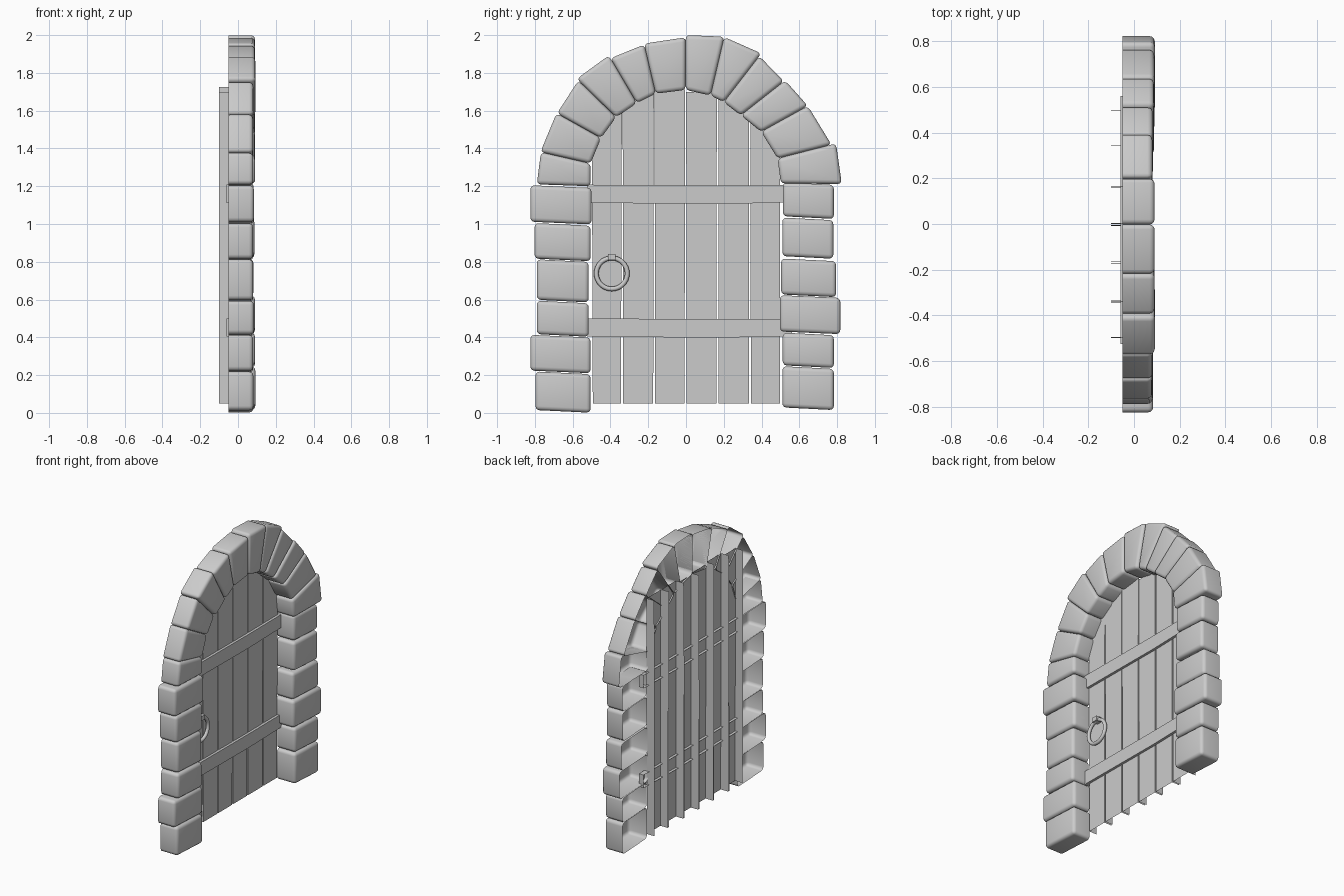
import bpy, bmesh, math, random

if "Cube" in bpy.data.objects:
    bpy.data.objects.remove(bpy.data.objects["Cube"])
random.seed(4)

BACK = -0.05  # plane of the open stone backs


def finish(bm, name, smooth=None):
    me = bpy.data.meshes.new(name)
    bm.to_mesh(me)
    bm.free()
    ob = bpy.data.objects.new(name, me)
    bpy.context.collection.objects.link(ob)
    if smooth:
        bpy.ops.object.select_all(action='DESELECT')
        ob.select_set(True)
        bpy.context.view_layer.objects.active = ob
        bpy.ops.object.shade_smooth_by_angle(angle=math.radians(smooth))
    return ob


def open_prism(bm, outline, back, front):
    """Extrude a (y, z) outline along x: front face and side walls, no back."""
    b = [bm.verts.new((back, y, z)) for y, z in outline]
    f = [bm.verts.new((front, y, z)) for y, z in outline]
    n = len(outline)
    sides = [bm.faces.new((b[i], b[(i + 1) % n], f[(i + 1) % n], f[i])) for i in range(n)]
    return sides, bm.faces.new(f)


def stone(name, corners, front):
    """Rounded block, hollow at the back."""
    bm = bmesh.new()
    open_prism(bm, corners, BACK, front)
    bmesh.ops.recalc_face_normals(bm, faces=bm.faces)
    if sum(f.normal.x for f in bm.faces) < 0:
        bmesh.ops.reverse_faces(bm, faces=bm.faces)
    edges = [e for e in bm.edges if not e.is_boundary]
    bmesh.ops.bevel(bm, geom=edges, offset=0.022, segments=3, profile=0.5,
                    affect='EDGES', clamp_overlap=True)
    finish(bm, name, 50)


# Jamb stones: (inner y, outer y, bottom z, top z)
left = [(-.505, -.797, .008, .212), (-.505, -.824, .217, .406), (-.515, -.79, .41, .587),
        (-.515, -.79, .592, .806), (-.505, -.802, .81, .998), (-.50, -.824, 1.005, 1.198)]
right = [(.51, .783, .022, .24), (.512, .783, .245, .418), (.497, .817, .424, .616),
         (.503, .795, .62, .81), (.51, .78, .823, 1.027), (.513, .783, 1.034, 1.214)]
for side, rows in (("left", left), ("right", right)):
    for i, (a, b, z0, z1) in enumerate(rows):
        t = -.007  # bed joints tilt a little
        stone(f"{side}_jamb_stone_{i + 1}",
              [(a, z0 - t * (1 if side == "right" else -1)), (b, z0 + t * (1 if side == "right" else -1)),
               (b, z1 + (-t if side == "left" else t)), (a, z1 + (t if side == "left" else -t))],
              random.uniform(.078, .093))

# Arch stones: joints as (inner y, inner z, outer y, outer z), left to right
joints = [(-.505, 1.20, -.79, 1.21), (-.505, 1.32, -.768, 1.38), (-.45, 1.455, -.683, 1.585),
          (-.37, 1.565, -.57, 1.76), (-.26, 1.64, -.402, 1.882), (-.16, 1.69, -.222, 1.955),
          (-.002, 1.71, -.002, 1.988), (.13, 1.68, .20, 1.98), (.20, 1.645, .393, 1.895),
          (.29, 1.575, .525, 1.76), (.398, 1.488, .645, 1.625), (.485, 1.347, .77, 1.42),
          (.502, 1.215, .80, 1.212)]
# how far each outer face stands proud of the joints
proud = [0, .003, 0, .012, -.005, 0, .012, .01, -.008, 0, 0, .025]
for i, (p, q) in enumerate(zip(joints, joints[1:])):
    def out(j):
        dy, dz = j[2] - j[0], j[3] - j[1]
        k = 1 + proud[i] / math.hypot(dy, dz)
        return (j[0] + dy * k, j[1] + dz * k)
    o1, o2 = out(p), out(q)
    stone(f"arch_stone_{i + 1}", [p[:2], o1, o2, q[:2]], random.uniform(.078, .093))

# Door planks: front sheet and two side walls, open at back, top and bottom
edges = [-.5, -.338, -.168, -.003, .167, .337, .503]
for i, (a, b) in enumerate(zip(edges, edges[1:])):
    bm = bmesh.new()
    top = 1.70 if i in (0, 3) else random.uniform(1.705, 1.74)
    lo, hi = random.uniform(.003, .007), random.uniform(.001, .004)
    rows = []
    for z, g in ((.05, lo), (top, hi)):
        rows.append([bm.verts.new(c) for c in ((-.1, a + g, z), (-.04, a + g, z),
                                               (-.04, b - g, z), (-.1, b - g, z))])
    for k in range(3):
        bm.faces.new((rows[0][k], rows[0][k + 1], rows[1][k + 1], rows[1][k]))
    finish(bm, f"door_plank_{i + 1}")

# Cross battens, slightly bent
for name, z in (("lower_batten", .40), ("upper_batten", 1.108)):
    bm = bmesh.new()
    open_prism(bm, [(-.525, z + .004), (.16, z - .002), (.56, z + .006),
                    (.56, z + .098), (.16, z + .096), (-.525, z + .1)], -.06, -.022)
    bmesh.ops.recalc_face_normals(bm, faces=bm.faces)
    finish(bm, name)

# Ring handle
bpy.ops.mesh.primitive_torus_add(major_radius=.082, minor_radius=.0125, major_segments=32,
                                 minor_segments=10, location=(-.018, -.393, .738),
                                 rotation=(0, math.pi / 2, 0))
ring = bpy.context.object
ring.name = "door_ring"
bpy.ops.object.shade_smooth_by_angle(angle=math.radians(60))

# Staple holding the ring
bpy.ops.mesh.primitive_cube_add(size=1, location=(-.02, -.393, .825))
staple = bpy.context.object
staple.name = "ring_staple"
staple.scale = (.045, .042, .032)
